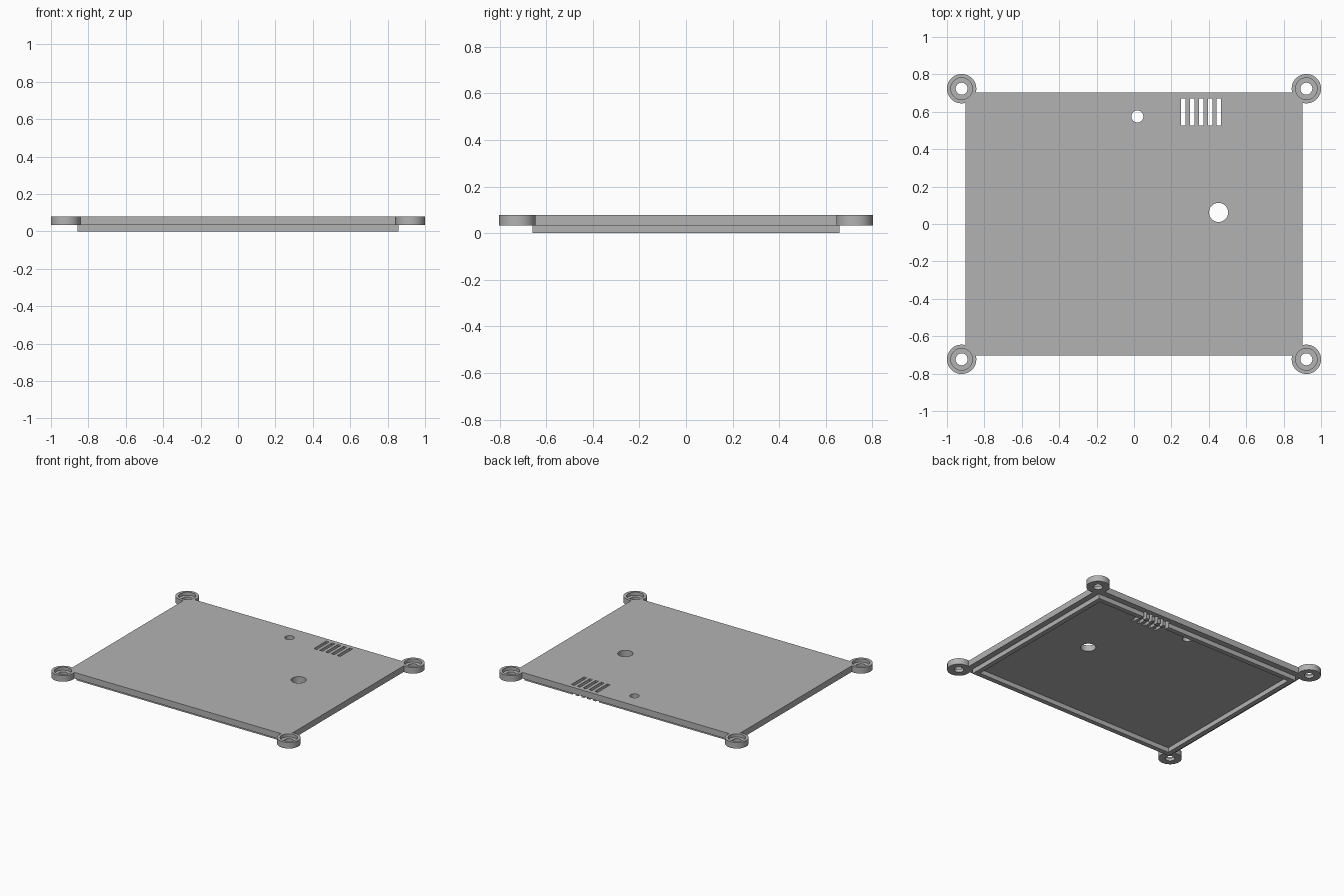
import bpy, math

if "Cube" in bpy.data.objects:
    bpy.data.objects.remove(bpy.data.objects["Cube"], do_unlink=True)

TOP, SHELF = 0.079, 0.034        # plate top, plate underside
BOSS_X, BOSS_Y = 0.9215, 0.7235  # corner screw positions

grey = bpy.data.materials.new("plain grey")
grey.use_nodes = True
colour = (0.45, 0.45, 0.45, 1)
grey.diffuse_color = colour
grey.node_tree.nodes["Principled BSDF"].inputs["Base Color"].default_value = colour


def box(name, x, y, w, d, z0, z1):
    bpy.ops.mesh.primitive_cube_add(size=1, location=(x, y, (z0 + z1) / 2))
    ob = bpy.context.object
    ob.name = name
    ob.scale = (w, d, z1 - z0)
    bpy.ops.object.transform_apply(location=True, rotation=False, scale=True)
    return ob


def disc(name, x, y, r, z0, z1):
    bpy.ops.mesh.primitive_cylinder_add(vertices=48, radius=r, depth=z1 - z0,
                                        location=(x, y, (z0 + z1) / 2))
    ob = bpy.context.object
    ob.name = name
    bpy.ops.object.transform_apply(location=True, rotation=False, scale=True)
    return ob


def combine(target, tool, operation):
    """Apply a boolean to the target and discard the tool."""
    tool.hide_render = True
    bpy.context.view_layer.objects.active = target
    mod = target.modifiers.new("boolean", "BOOLEAN")
    mod.object, mod.operation, mod.solver = tool, operation, "EXACT"
    bpy.ops.object.modifier_apply(modifier=mod.name)
    bpy.data.objects.remove(tool, do_unlink=True)


# Lid plate with four corner bosses
lid = box("lid_plate", 0, 0, 1.8, 1.404, SHELF, TOP)
corners = [(sx * BOSS_X, sy * BOSS_Y) for sx in (-1, 1) for sy in (-1, 1)]
for x, y in corners:
    combine(lid, disc("boss", x, y, 0.0785, SHELF, TOP), "UNION")

# Locating lip under the plate, hollow inside
lip = box("locating_lip", 0, 0, 1.714, 1.316, 0, SHELF)
combine(lip, box("lip_hollow", 0, 0, 1.644, 1.246, -0.1, 0.2), "DIFFERENCE")
combine(lid, lip, "UNION")

# Counterbored screw holes
for x, y in corners:
    combine(lid, disc("screw_hole", x, y, 0.032, -0.1, 0.2), "DIFFERENCE")
    combine(lid, disc("counterbore", x, y, 0.058, 0.056, 0.2), "DIFFERENCE")

# Small and large round openings
combine(lid, disc("small_hole", 0.018, 0.575, 0.032, -0.1, 0.2), "DIFFERENCE")
combine(lid, disc("large_hole", 0.452, 0.062, 0.051, -0.1, 0.2), "DIFFERENCE")

# Row of vent slots, running on through the lip
for i in range(5):
    slot = box("vent_slot", 0.263 + i * 0.0478, 0.598, 0.024, 0.145, -0.1, 0.2)
    combine(lid, slot, "DIFFERENCE")

# Finish
lid.data.materials.clear()
lid.data.materials.append(grey)
for face in lid.data.polygons:
    face.material_index = 0
bpy.ops.object.select_all(action="DESELECT")
lid.select_set(True)
bpy.context.view_layer.objects.active = lid
bpy.ops.object.shade_smooth_by_angle(angle=math.radians(30))
